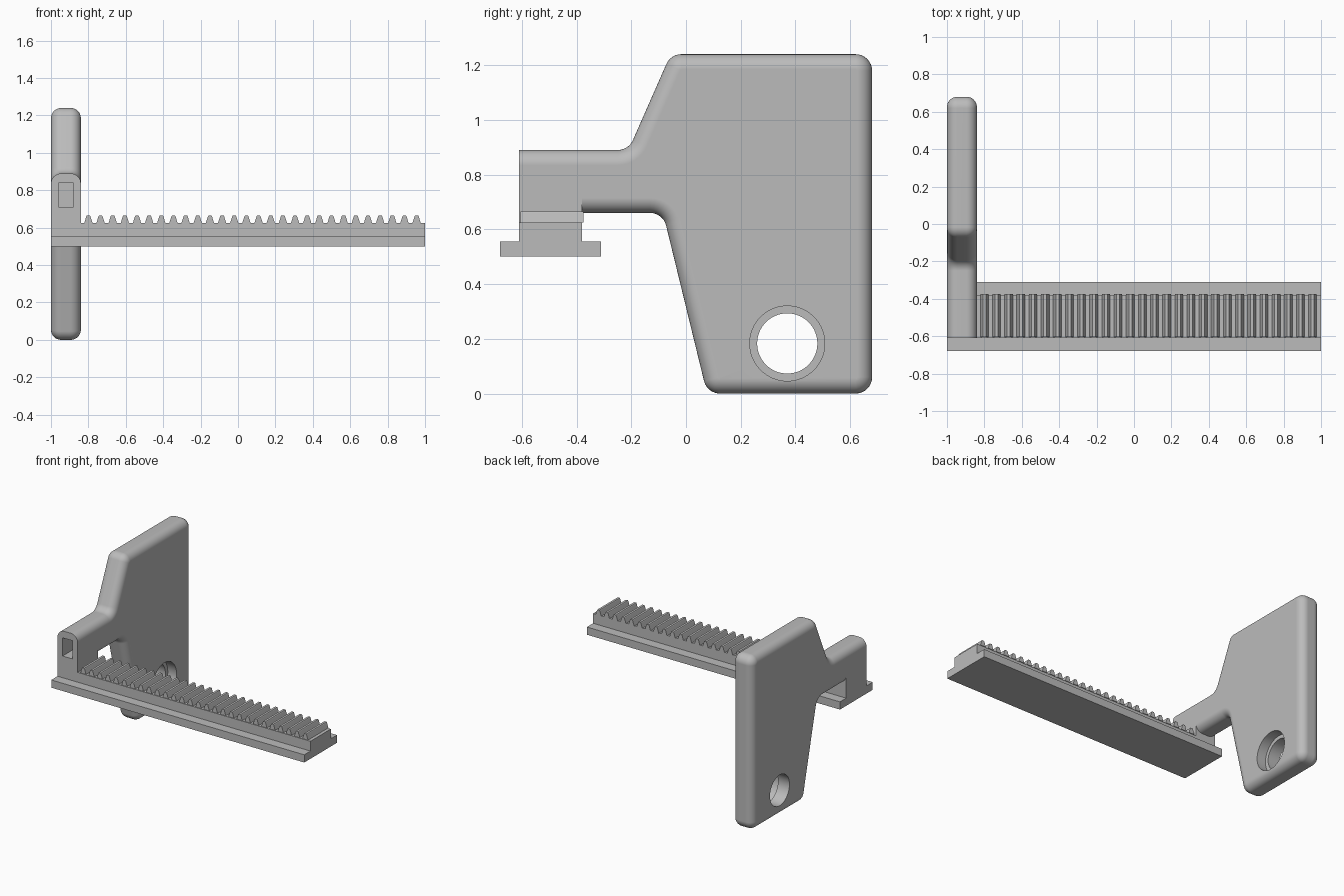
import bpy, bmesh, math
from mathutils import Vector

if "Cube" in bpy.data.objects:
    bpy.data.objects.remove(bpy.data.objects["Cube"], do_unlink=True)

grey = bpy.data.materials.new("plain grey")
grey.use_nodes = True
grey.diffuse_color = (0.5, 0.5, 0.5, 1)
grey.node_tree.nodes["Principled BSDF"].inputs["Base Color"].default_value = grey.diffuse_color


def finish(name, bm):
    bmesh.ops.recalc_face_normals(bm, faces=bm.faces)
    mesh = bpy.data.meshes.new(name)
    bm.to_mesh(mesh)
    bm.free()
    mesh.materials.append(grey)
    obj = bpy.data.objects.new(name, mesh)
    bpy.context.collection.objects.link(obj)
    return obj


def loft(bm, rings):
    """Skin closed rings of points and cap both ends."""
    rows = [[bm.verts.new(p) for p in ring] for ring in rings]
    n = len(rows[0])
    for a, b in zip(rows, rows[1:]):
        for i in range(n):
            j = (i + 1) % n
            bm.faces.new((a[i], a[j], b[j], b[i]))
    bm.faces.new(rows[0])
    bm.faces.new(rows[-1])


def box(name, lo, hi):
    bm = bmesh.new()
    loft(bm, [[(lo[0], lo[1], z), (hi[0], lo[1], z), (hi[0], hi[1], z), (lo[0], hi[1], z)]
              for z in (lo[2], hi[2])])
    return finish(name, bm)


def disc(name, y, z, radius, x0, x1, sides=64):
    bm = bmesh.new()
    angles = [math.tau * i / sides for i in range(sides)]
    loft(bm, [[(x, y + radius * math.cos(a), z + radius * math.sin(a)) for a in angles]
              for x in (x0, x1)])
    return finish(name, bm)


def rounded_outline(points, radius, steps=8):
    """Corner arcs of a clockwise polygon as (point, outward normal) pairs."""
    out = []
    pts = [Vector(p) for p in points]
    for i, p in enumerate(pts):
        d0 = (p - pts[i - 1]).normalized()
        d1 = (pts[(i + 1) % len(pts)] - p).normalized()
        n0, n1 = Vector((-d0.y, d0.x)), Vector((-d1.y, d1.x))
        convex = d0.x * d1.y - d0.y * d1.x < 0
        r = radius if convex else -radius
        centre = p - (n0 + n1) * r / (1 + n0.dot(n1))
        for s in range(steps + 1):
            t = s / steps
            angle = n0.angle(n1)
            n = (n0 * math.sin((1 - t) * angle) + n1 * math.sin(t * angle)) / math.sin(angle)
            out.append((centre + n * r, n))
    return out


def combine(target, tool, operation):
    """Apply a boolean and discard the tool."""
    mod = target.modifiers.new("join", 'BOOLEAN')
    mod.operation, mod.object, mod.solver = operation, tool, 'EXACT'
    bpy.context.view_layer.update()
    shape = target.evaluated_get(bpy.context.evaluated_depsgraph_get())
    mesh = bpy.data.meshes.new_from_object(shape)
    target.modifiers.clear()
    target.data = mesh
    bpy.data.objects.remove(tool, do_unlink=True)


# Handle plate and arm: one outline with a fillet on both sides
LEFT, RIGHT, FILLET = -1.0, -0.84, 0.055
outline = rounded_outline([(-0.8, 0.89), (-0.21, 0.89), (-0.056, 1.24), (0.68, 1.24),
                           (0.68, 0), (0.077, 0), (-0.084, 0.66), (-0.8, 0.66)], 0.06)
arc = [math.pi / 2 * i / 8 for i in range(9)]
levels = [(LEFT + FILLET * (1 - math.sin(a)), FILLET * (1 - math.cos(a))) for a in reversed(arc)]
levels += [(LEFT + RIGHT - x, d) for x, d in reversed(levels)]
bm = bmesh.new()
loft(bm, [[(x, *(p - n * d)) for p, n in outline] for x, d in levels])
# Flat front end of the arm
cut = bmesh.ops.bisect_plane(bm, geom=bm.verts[:] + bm.edges[:] + bm.faces[:],
                             plane_co=(0, -0.61, 0), plane_no=(0, -1, 0), clear_outer=True)
bmesh.ops.holes_fill(bm, edges=[e for e in cut["geom_cut"] if isinstance(e, bmesh.types.BMEdge)])
handle = finish("handle", bm)

# Square foot of the arm, slot in its front, and the stepped round hole
combine(handle, box("foot", (LEFT, -0.61, 0.625), (RIGHT, -0.38, 0.78)), 'UNION')
combine(handle, box("slot", (-0.96, -0.8, 0.71), (-0.88, -0.36, 0.84)), 'DIFFERENCE')
combine(handle, disc("hole", 0.37, 0.183, 0.11, -1.2, -0.6), 'DIFFERENCE')
combine(handle, disc("recess", 0.37, 0.183, 0.137, -0.91, -0.6), 'DIFFERENCE')

# Rail with a wide bottom flange
bm = bmesh.new()
section = [(-0.68, 0.5), (-0.31, 0.5), (-0.31, 0.555), (-0.38, 0.555),
           (-0.38, 0.625), (-0.61, 0.625), (-0.61, 0.555), (-0.68, 0.555)]
loft(bm, [[(x, y, z) for y, z in section] for x in (-1, 1)])
rail = finish("rail", bm)

# Row of tapered rack teeth
bm = bmesh.new()
tooth = [(-0.022, 0.625), (-0.011, 0.66), (-0.008, 0.665),
         (0.008, 0.665), (0.011, 0.66), (0.022, 0.625)]
for i in range(28):
    centre = -0.8 + 0.065 * i
    loft(bm, [[(centre + x, y, z) for x, z in tooth] for y in (-0.605, -0.375)])
teeth = finish("rack_teeth", bm)

# Smooth fillets, crisp edges
bpy.ops.object.select_all(action='DESELECT')
handle.select_set(True)
bpy.context.view_layer.objects.active = handle
bpy.ops.object.shade_smooth_by_angle(angle=math.radians(30))
handle.modifiers.new("even shading", 'WEIGHTED_NORMAL').keep_sharp = True
